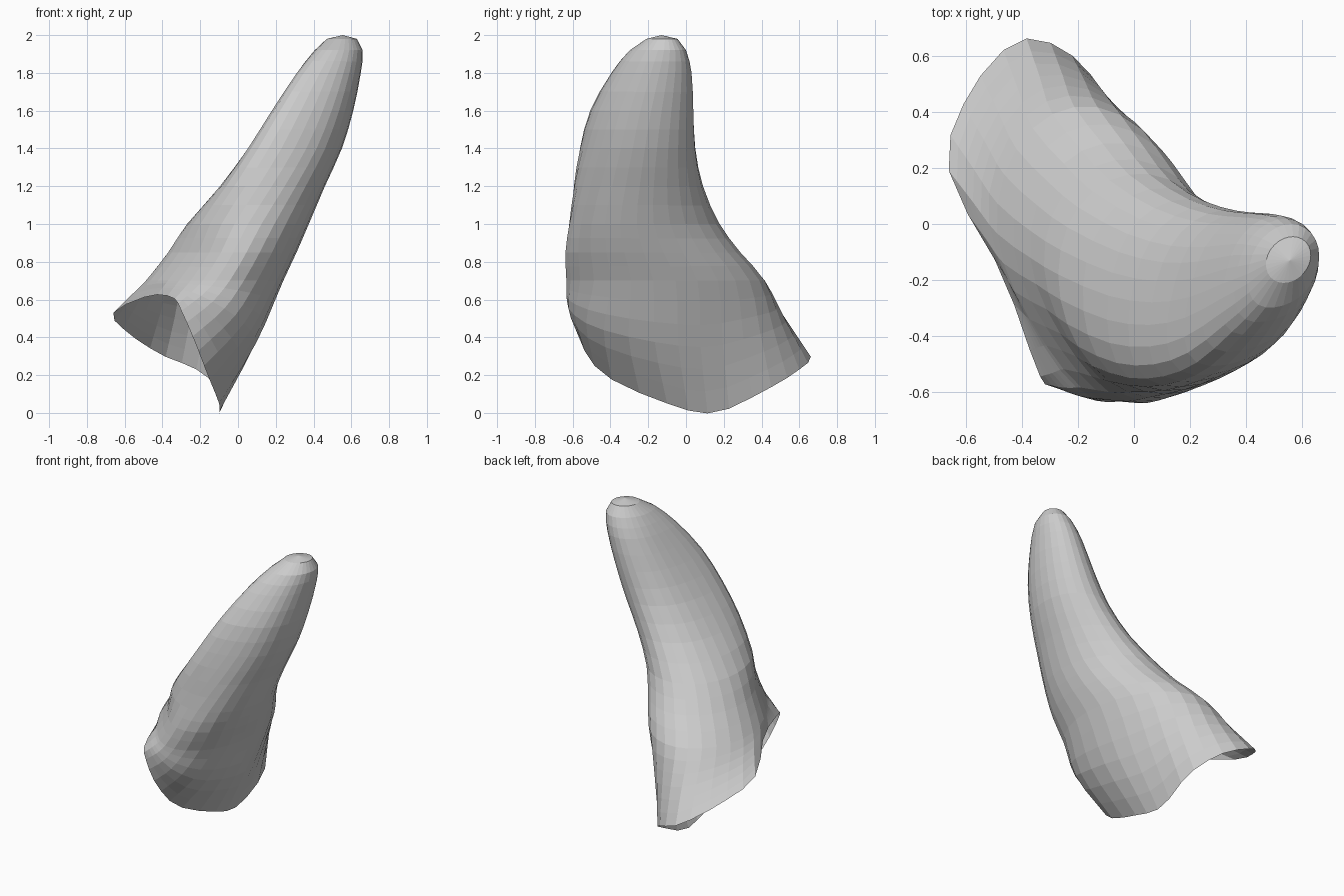
import bpy, bmesh, math
from mathutils import Vector

if "Cube" in bpy.data.objects:
    bpy.data.objects.remove(bpy.data.objects["Cube"])

SIDES = 28
OUTER = Vector((-.707, -.707, 0))
BELLY = Vector((.707, -.707, 0))

# Ragged open rim at the root, one point every 30 degrees
RIM = [(-.1, -.1, .05), (-.1, .15, 0), (-.1, .42, .12), (-.22, .6, .23),
       (-.41, .655, .31), (-.59, .46, .43), (-.66, .19, .53), (-.47, -.18, .62),
       (-.345, -.52, .61), (-.3, -.575, .54), (-.23, -.56, .38), (-.16, -.43, .2)]
# Horn sections: height, x range, y range, skew, outer fullness
SECTIONS = [(.7, -.5, .24, -.64, .42, -.12, -.07), (.85, -.38, .31, -.645, .29, -.1, -.06),
            (1.0, -.27, .375, -.62, .18, -.1, 0), (1.2, -.08, .46, -.58, .09, 0, .06),
            (1.4, .08, .55, -.53, .05, .08, .09), (1.6, .21, .61, -.47, .04, .12, .09),
            (1.8, .33, .65, -.37, .03, .15, .06), (1.92, .41, .66, -.29, 0, .2, .02),
            (1.98, .47, .63, -.21, -.045, .2, 0)]


def lobe(i, degrees, power):
    """Weight that peaks on one side of the horn."""
    return max(0, math.cos(math.tau * i / SIDES - math.radians(degrees))) ** power


def hermite(p, q, m, n, t):
    """Point between p and q with end tangents m and n."""
    return p * (1 + 2 * t) * (1 - t) ** 2 + m * t * (1 - t) ** 2 \
        + q * t * t * (3 - 2 * t) + n * t * t * (t - 1)


def rim_ring():
    pts = [Vector(p) for p in RIM]
    ring = []
    for i in range(SIDES):
        k, t = divmod(i * len(pts) / SIDES, 1)
        a, b, c, d = [pts[(int(k) + j) % len(pts)] for j in (-1, 0, 1, 2)]
        ring.append(hermite(b, c, (c - a) / 2, (d - b) / 2, t))
    return ring


def section_ring(z, x0, x1, y0, y1, skew, fullness):
    """Skewed oval, fuller or flatter on the outer side of the bend."""
    ring = []
    for i in range(SIDES):
        a = math.tau * i / SIDES
        p = Vector(((x0 + x1) / 2 + (x1 - x0) / 2 * math.cos(a),
                    (y0 + y1) / 2 + (y1 - y0) / 2 * math.sin(a + math.asin(skew)), z))
        ring.append(p + OUTER * fullness * lobe(i, 225, 4))
    return ring


def loft_column(pts, steps):
    """Smooth lengthwise line, spaced by distance so it never overshoots."""
    knots = [0]
    for p, q in zip(pts, pts[1:]):
        knots.append(knots[-1] + (q - p).length)
    last = len(pts) - 1
    slopes = []
    for k in range(last + 1):
        lo, hi = max(k - 1, 0), min(k + 1, last)
        slopes.append((pts[hi] - pts[lo]) / (knots[hi] - knots[lo]))
    line = []
    for k, n in enumerate(steps):
        span = knots[k + 1] - knots[k]
        line += [hermite(pts[k], pts[k + 1], slopes[k] * span, slopes[k + 1] * span, s / n)
                 for s in range(n)]
    return line + [pts[last]]


# Rim, rounded belly halfway up the root, then the horn sections
rim = rim_ring()
horn_rings = [section_ring(*s) for s in SECTIONS]
belly = [(p + q) / 2 + BELLY * .06 * lobe(i, -35, 2)
         for i, (p, q) in enumerate(zip(rim, horn_rings[0]))]
rings = [rim, belly] + horn_rings
steps = [3, 3] + [2] * (len(SECTIONS) - 2) + [1]
columns = [loft_column(c, steps) for c in zip(*rings)]

# Horn shell, open at the root and closed at the tip
bm = bmesh.new()
verts = [[bm.verts.new(p) for p in column] for column in columns]
tip = bm.verts.new((.555, -.13, 2))
for i, left in enumerate(verts):
    right = verts[(i + 1) % SIDES]
    for k in range(len(left) - 1):
        bm.faces.new((left[k], right[k], right[k + 1], left[k + 1]))
    bm.faces.new((left[-1], right[-1], tip))

mesh = bpy.data.meshes.new("horn")
bm.to_mesh(mesh)
bm.free()
horn = bpy.data.objects.new("horn", mesh)
bpy.context.collection.objects.link(horn)

# Single flat colour
grey = bpy.data.materials.new("light grey")
grey.use_nodes = True
grey.diffuse_color = (.6, .6, .6, 1)
grey.node_tree.nodes["Principled BSDF"].inputs["Base Color"].default_value = (.6, .6, .6, 1)
mesh.materials.append(grey)
